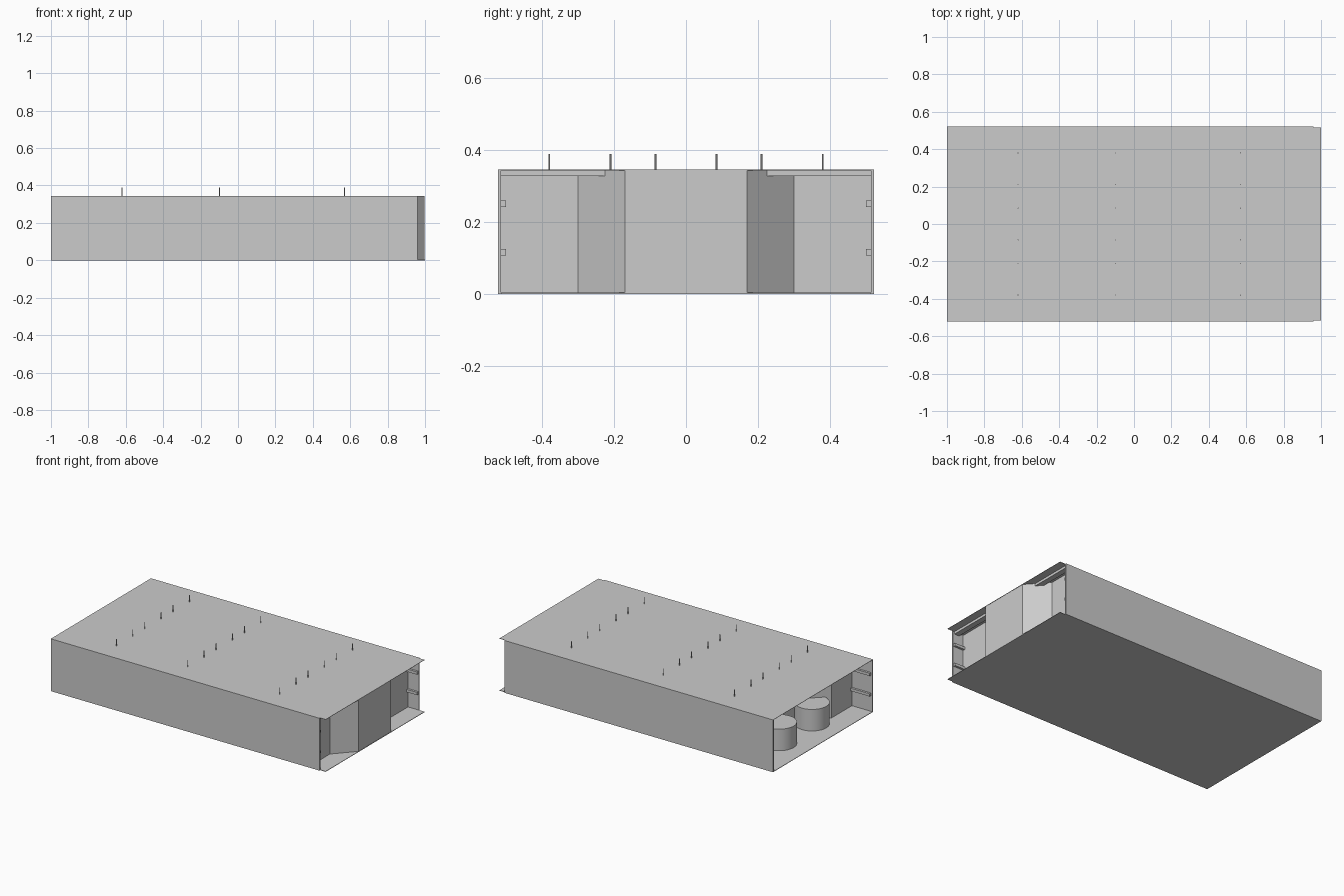
import bpy, bmesh

if "Cube" in bpy.data.objects:
    bpy.data.objects.remove(bpy.data.objects["Cube"])

H = 0.345      # overall body height
W = 0.52       # half width


def finish(bm, name):
    bmesh.ops.recalc_face_normals(bm, faces=bm.faces)
    me = bpy.data.meshes.new(name)
    bm.to_mesh(me)
    bm.free()
    ob = bpy.data.objects.new(name, me)
    bpy.context.collection.objects.link(ob)
    return ob


def box(name, x, y, z):
    """Box from (min, max) ranges."""
    bm = bmesh.new()
    bmesh.ops.create_cube(bm, size=1)
    for v in bm.verts:
        for i, r in enumerate((x, y, z)):
            v.co[i] = r[0] if v.co[i] < 0 else r[1]
    return finish(bm, name)


def upright(name, points, z0, z1, t):
    """Thin wall following a plan polyline."""
    bm = bmesh.new()
    ring = points + [(x - t, y) for x, y in reversed(points)]
    face = bm.faces.new([bm.verts.new((x, y, z0)) for x, y in ring])
    up = bmesh.ops.extrude_face_region(bm, geom=[face])
    for v in up["geom"]:
        if isinstance(v, bmesh.types.BMVert):
            v.co.z = z1
    return finish(bm, name)


def cylinder(name, x, y, z0, z1, r, sides):
    bpy.ops.mesh.primitive_cylinder_add(vertices=sides, radius=r, depth=z1 - z0,
                                        location=(x, y, (z0 + z1) / 2))
    ob = bpy.context.object
    ob.name = name
    return ob


# floor and roof sheets
box("floor", (-1, 1), (-0.515, 0.515), (0, 0.003))
box("roof", (-1, 1), (-0.515, 0.515), (H - 0.002, H))

# side walls with two inner rails each
for s, side in ((-1, "front"), (1, "back")):
    box(side + "_wall", (-1, 0.96), sorted((s * 0.514, s * 0.522)), (0, H))
    for z in (0.115, 0.25):
        box(side + "_rail", (-0.99, 0.955), sorted((s * 0.5, s * 0.514)), (z - 0.009, z + 0.009))

# end walls: projecting bay on the right, matching recess on the left
right_plan = [(0.88, -0.514), (0.88, -0.30), (0.998, -0.17),
              (0.998, 0.17), (0.88, 0.30), (0.88, 0.514)]
left_plan = [(-0.85, -0.514), (-0.85, -0.30), (-0.72, -0.17),
             (-0.72, 0.17), (-0.85, 0.30), (-0.85, 0.514)]
upright("right_end_wall", right_plan, 0.003, H - 0.002, 0.006)
upright("left_end_wall", left_plan, 0.003, H - 0.002, -0.006)

# drums standing in the left recess
for y in (-0.17, 0.17):
    drum = cylinder("drum", -0.8, y, 0.003, 0.145, 0.105, 32)
    bpy.ops.object.shade_smooth_by_angle()

# beams directly below the roof
for x in (-0.77, -0.66, -0.29, -0.18, -0.03, 0.06, 0.2, 0.29, 0.42, 0.52, 0.66, 0.77, 0.93):
    box("roof_beam", (x - 0.018, x + 0.018), (-0.514, 0.514), (H - 0.018, H - 0.0005))

# rows of thin rods through the roof
for x in (-0.62, -0.1, 0.57):
    for y in (-0.38, -0.21, -0.085, 0.085, 0.21, 0.38):
        cylinder("roof_rod", x, y, 0.3, 0.389, 0.0025, 8)
